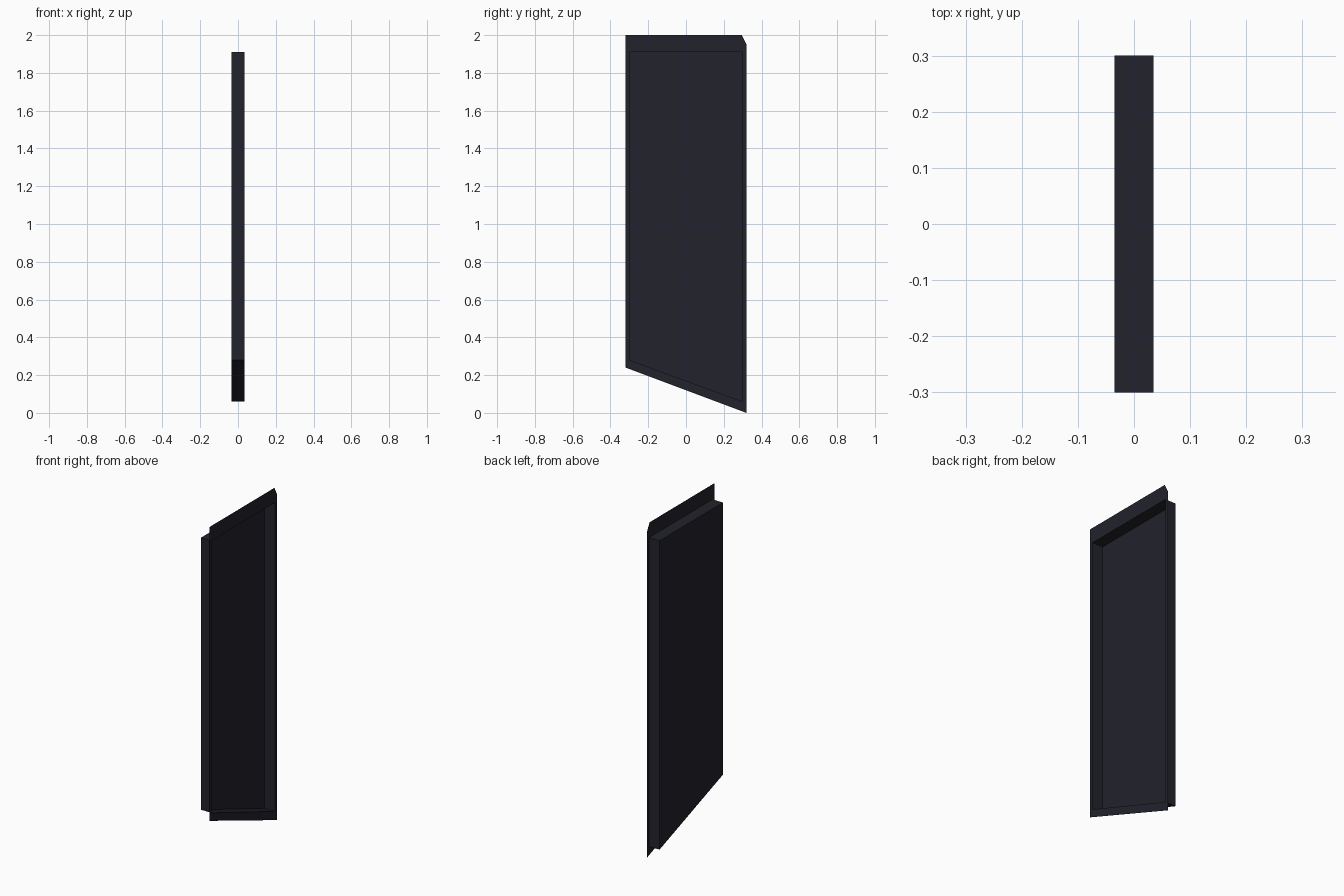
import bpy
import bmesh

cube = bpy.data.objects.get("Cube")
if cube:
    bpy.data.objects.remove(cube)

# One dark painted-metal colour
paint = bpy.data.materials.new("dark_blue_grey_metal")
colour = (0.016, 0.016, 0.025, 1)
paint.use_nodes = True
paint.diffuse_color = colour
paint.node_tree.nodes["Principled BSDF"].inputs["Base Color"].default_value = colour

DEPTH = 0.035  # half the pan depth

# Side profiles (y, z): front bottom, back bottom, back top, front top
pan = [(-0.3, 0.28), (0.3, 0.06), (0.3, 1.91), (-0.3, 1.91)]
lip = [(-0.32, 0.24), (0.32, 0.0), (0.32, 1.95), (-0.32, 2.0)]
lip_clip = (0.295, 2.0)  # second point of the clipped back top corner


def add_sheet(name, build):
    bm = bmesh.new()
    build(bm)
    mesh = bpy.data.meshes.new(name)
    bm.to_mesh(mesh)
    bm.free()
    mesh.materials.append(paint)
    obj = bpy.data.objects.new(name, mesh)
    bpy.context.collection.objects.link(obj)
    return obj


def ring(bm, x, points):
    return [bm.verts.new((x, y, z)) for y, z in points]


# Shallow folded pan: closed on the -x side, open on the +x side
def build_pan(bm):
    floor = ring(bm, -DEPTH, pan)
    rim = ring(bm, DEPTH, pan)
    bm.faces.new(floor[::-1])
    for i in range(4):
        j = (i + 1) % 4
        bm.faces.new((floor[i], floor[j], rim[j], rim[i]))


# Flat mounting lip around the open side
def build_lip(bm):
    inner = ring(bm, DEPTH, pan)
    outer = ring(bm, DEPTH, lip)
    clip = ring(bm, DEPTH, [lip_clip])
    for i in range(4):
        j = (i + 1) % 4
        corner = clip if i == 2 else []
        bm.faces.new([inner[i], outer[i], *corner, outer[j], inner[j]])


add_sheet("panel_pan", build_pan)
add_sheet("mounting_lip", build_lip)
